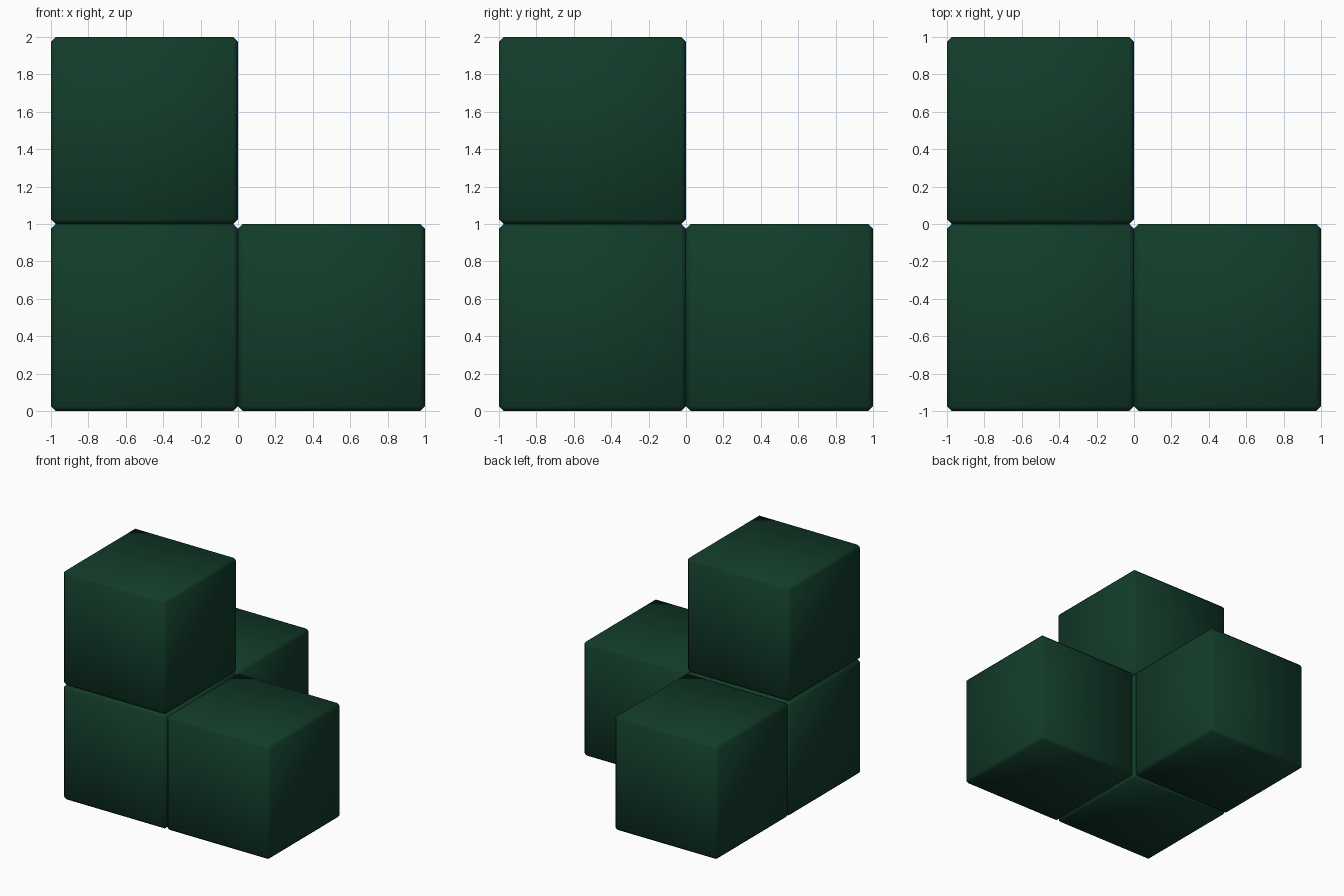
import bpy
import bmesh

if "Cube" in bpy.data.objects:
    bpy.data.objects.remove(bpy.data.objects["Cube"])

# Dark green material shared by all blocks
green = bpy.data.materials.new("dark_green")
green.diffuse_color = (0.006, 0.045, 0.023, 1)
green.use_nodes = True
green.node_tree.nodes["Principled BSDF"].inputs["Base Color"].default_value = green.diffuse_color


def block(name, centre):
    """Unit cube with a narrow single-step chamfer, smooth shaded."""
    mesh = bpy.data.meshes.new(name)
    bm = bmesh.new()
    bmesh.ops.create_cube(bm, size=1)
    bmesh.ops.bevel(bm, geom=bm.edges[:], offset=0.025, segments=1,
                    affect='EDGES')
    for face in bm.faces:
        face.smooth = True
    bm.to_mesh(mesh)
    bm.free()
    mesh.materials.append(green)
    obj = bpy.data.objects.new(name, mesh)
    obj.location = centre
    bpy.context.collection.objects.link(obj)
    return obj


# Corner block with one neighbour along each axis
block("corner_block", (-0.5, -0.5, 0.5))
block("right_block", (0.5, -0.5, 0.5))
block("back_block", (-0.5, 0.5, 0.5))
block("top_block", (-0.5, -0.5, 1.5))
